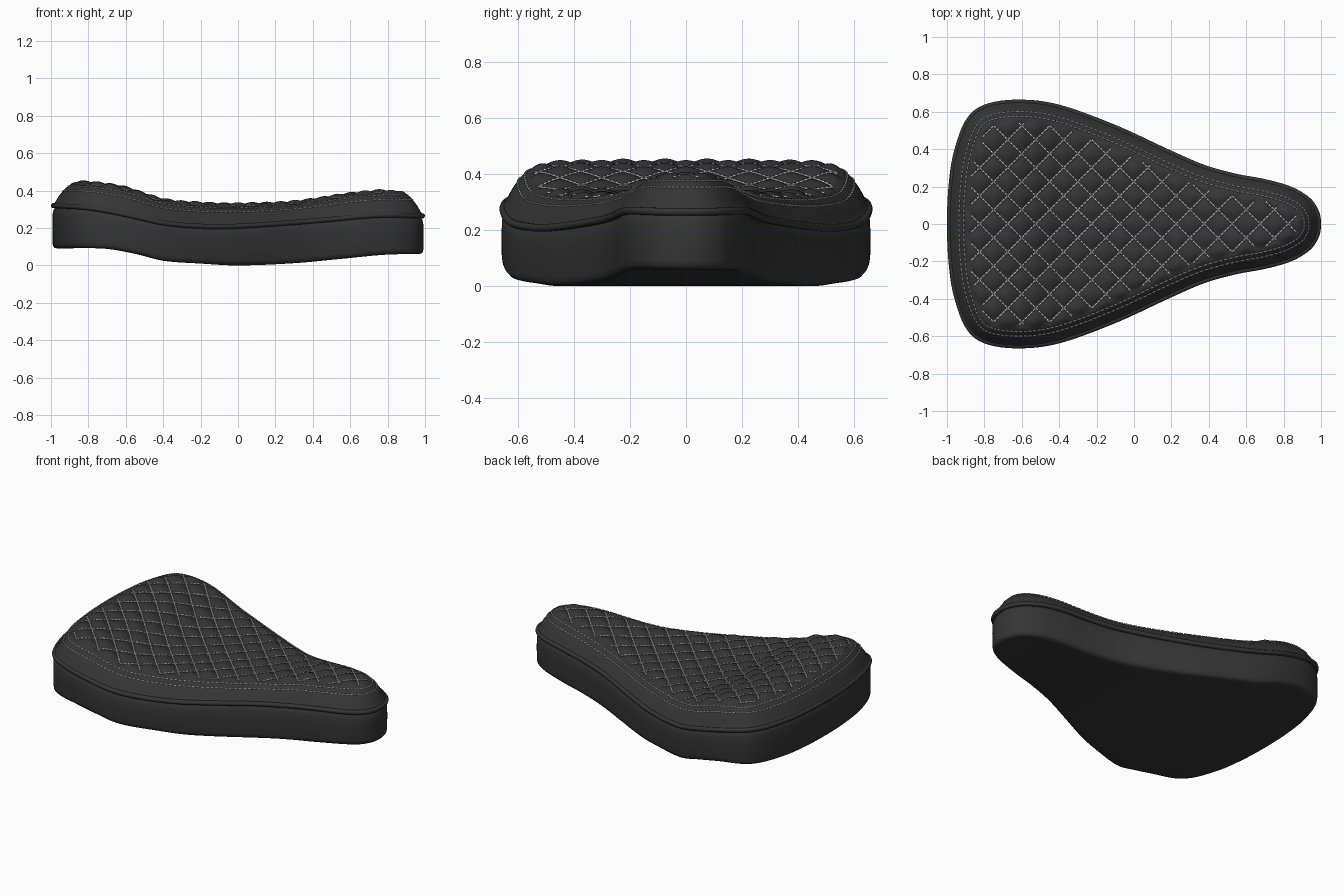
import bpy, bmesh, math
from mathutils import Vector, kdtree

cube = bpy.data.objects.get("Cube")
if cube:
    bpy.data.objects.remove(cube, do_unlink=True)


def material(name, value, rough):
    m = bpy.data.materials.new(name)
    m.use_nodes = True
    col = (value, value, value, 1)
    m.diffuse_color = col
    node = m.node_tree.nodes["Principled BSDF"]
    node.inputs["Base Color"].default_value = col
    node.inputs["Roughness"].default_value = rough
    return m


leather = material("black leather", 0.035, 0.6)
thread = material("pale thread", 0.62, 0.7)


def hermite(p0, p1, p2, p3, t):
    return 0.5 * (2 * p1 + (p2 - p0) * t + (2 * p0 - 5 * p1 + 4 * p2 - p3) * t * t
                  + (3 * p1 - p0 - 3 * p2 + p3) * t ** 3)


def height_curve(pts):
    """Smooth function through (x, z) points."""
    def f(x):
        x = min(max(x, pts[0][0]), pts[-1][0])
        i = 0
        while i < len(pts) - 2 and x > pts[i + 1][0]:
            i += 1
        (xa, za), (xb, zb) = pts[i], pts[i + 1]

        def slope(k):
            a, b = pts[max(k - 1, 0)], pts[min(k + 1, len(pts) - 1)]
            return (b[1] - a[1]) / (b[0] - a[0])
        w = xb - xa
        t = (x - xa) / w
        return ((2 * t**3 - 3 * t * t + 1) * za + (t**3 - 2 * t * t + t) * w * slope(i)
                + (3 * t * t - 2 * t**3) * zb + (t**3 - t * t) * w * slope(i + 1))
    return f


# Side-profile heights along the seat
bottom_z = height_curve([(-1, .09), (-.72, .09), (-.55, .062), (-.4, .025), (-.2, .01),
                         (0, 0), (.3, .012), (.55, .035), (.8, .058), (1, .06)])
seam_z = height_curve([(-1, .32), (-.8, .308), (-.6, .272), (-.4, .228), (-.2, .21),
                       (0, .21), (.4, .238), (.75, .268), (1, .265)])
crown_z = height_curve([(-1, .45), (-.82, .447), (-.62, .422), (-.4, .355), (-.2, .335),
                        (0, .33), (.3, .342), (.6, .385), (.8, .402), (1, .4)])
shoulder = height_curve([(0, 0), (.02, .12), (.04, .38), (.065, .62), (.09, .8),
                         (.12, .93), (.16, 1), (.3, 1)])

# Plan outline: half from nose to tail, mirrored, resampled evenly
half = [(1, 0), (.988, .07), (.94, .14), (.84, .2), (.7, .24), (.55, .268), (.38, .315),
        (.2, .392), (-.1, .53), (-.4, .638), (-.62, .665), (-.8, .638), (-.9, .555),
        (-.965, .38), (-.992, .2), (-1, 0)]
ctrl = [Vector(p) for p in half + [(x, -y) for x, y in half[-2:0:-1]]]
n = len(ctrl)
dense = [hermite(ctrl[i - 1], ctrl[i], ctrl[(i + 1) % n], ctrl[(i + 2) % n], k / 40)
         for i in range(n) for k in range(40)]
N = 400
lengths = [0]
for i, p in enumerate(dense):
    lengths.append(lengths[-1] + (dense[(i + 1) % len(dense)] - p).length)
outline, j = [], 0
for i in range(N):
    s = lengths[-1] * i / N
    while lengths[j + 1] < s:
        j += 1
    t = (s - lengths[j]) / (lengths[j + 1] - lengths[j])
    outline.append(dense[j].lerp(dense[(j + 1) % len(dense)], t))
inward = []
for i in range(N):
    d = (outline[(i + 1) % N] - outline[i - 1]).normalized()
    inward.append(Vector((-d.y, d.x)))
tree = kdtree.KDTree(N)
for i, p in enumerate(outline):
    tree.insert(p.to_3d(), i)
tree.balance()


def edge_distance(p):
    i = tree.find(p.to_3d())[1]
    return (p - outline[i]).dot(inward[i])


def inset(d):
    return [p + m * d for p, m in zip(outline, inward)]


def spine(p):
    return Vector((min(max(p.x, -.72), .72), 0))


PITCH = 0.15


def cushion_point(p, lift=0):
    """Point on the quilted top above plan position p."""
    d = max(edge_distance(p), 0)
    base = seam_z(p.x)
    z = base + (crown_z(p.x) - base) * shoulder(d)
    ramp = min(max((d - .1) / .03, 0), 1)
    puff = abs(math.cos(math.pi * (p.x + p.y) / PITCH) * math.cos(math.pi * (p.x - p.y) / PITCH))
    return Vector((p.x, p.y, z + ramp * (.02 * puff ** .7 - .013) + lift))


def make_object(name, bm, mat):
    me = bpy.data.meshes.new(name)
    for f in bm.faces:
        f.smooth = True
    bm.to_mesh(me)
    bm.free()
    me.materials.append(mat)
    ob = bpy.data.objects.new(name, me)
    bpy.context.collection.objects.link(ob)
    return ob


def loft(name, rings, mat):
    bm = bmesh.new()
    rows = [[bm.verts.new(p) for p in r] for r in rings]
    for a, b in zip(rows, rows[1:]):
        for i in range(N):
            k = (i + 1) % N
            bm.faces.new((a[i], a[k], b[k], b[i]))
    bmesh.ops.remove_doubles(bm, verts=bm.verts, dist=1e-5)
    return make_object(name, bm, mat)


# Quilted cushion: rounded shoulder, then padded field running in to the spine
rings = [[cushion_point(p) for p in inset(.01 * k)] for k in range(1, 11)]
inner = inset(.1)
STEPS = 64
for k in range(1, STEPS + 1):
    rings.append([cushion_point(p.lerp(spine(p), k / STEPS)) for p in inner])
loft("quilted_cushion", rings, leather)

# Lower body: underside, rounded bottom edge, side wall tucked under the piping
rings = []
rim = inset(.035)
for k in range(10, 0, -1):
    ring = [p.lerp(spine(p), k / 10) for p in rim]
    rings.append([Vector((p.x, p.y, bottom_z(p.x))) for p in ring])
for d, up in ((.035, 0), (.02, .004), (.011, .014), (.008, .03)):
    rings.append([Vector((p.x, p.y, bottom_z(p.x) + up)) for p in inset(d)])
for d, down in ((.007, .09), (.009, .045), (.014, .022), (.03, 0)):
    rings.append([Vector((p.x, p.y, seam_z(p.x) - down)) for p in inset(d)])
loft("lower_body", rings, leather)

# Piping around the seam
rings = []
for k in range(11):
    a = math.tau * k / 10
    rings.append([Vector((p.x, p.y, seam_z(p.x) + .014 * math.sin(a)))
                  for p in inset(.014 - .014 * math.cos(a))])
loft("seam_piping", rings, leather)


def add_stitch(bm, a, b, r):
    """One thread dash with a diamond cross-section."""
    side = (b - a).cross(Vector((0, 0, 1))).normalized() * r
    up = Vector((0, 0, r * .7))
    ends = [[bm.verts.new(p + o) for o in (side, up, -side, -up)] for p in (a, b)]
    for i in range(4):
        k = (i + 1) % 4
        bm.faces.new((ends[0][i], ends[0][k], ends[1][k], ends[1][i]))
    bm.faces.new(ends[0][::-1])
    bm.faces.new(ends[1])


# Double row of stitching around the shoulder
bm = bmesh.new()
for d in (.065, .09):
    row = [cushion_point(p, .002) for p in inset(d)]
    for i in range(0, N, 2):
        add_stitch(bm, row[i], row[i].lerp(row[(i + 2) % N], .75), .004)
bmesh.ops.recalc_face_normals(bm, faces=bm.faces)
make_object("border_stitching", bm, thread)

# Diagonal stitching in the quilt grooves
bm = bmesh.new()
DASH = PITCH / 10
for sign in (1, -1):
    for line in range(-14, 14):
        c = (line + .5) * PITCH
        for k in range(-80, 80):
            ends = []
            for x in (k * DASH, (k + .85) * DASH):
                ends.append(Vector((x, sign * (c - x))))
            if all(abs(p.y) < .7 and edge_distance(p) > .115 for p in ends):
                a, b = (cushion_point(p, .006) for p in ends)
                add_stitch(bm, a, b, .0055)
bmesh.ops.recalc_face_normals(bm, faces=bm.faces)
make_object("quilt_stitching", bm, thread)
